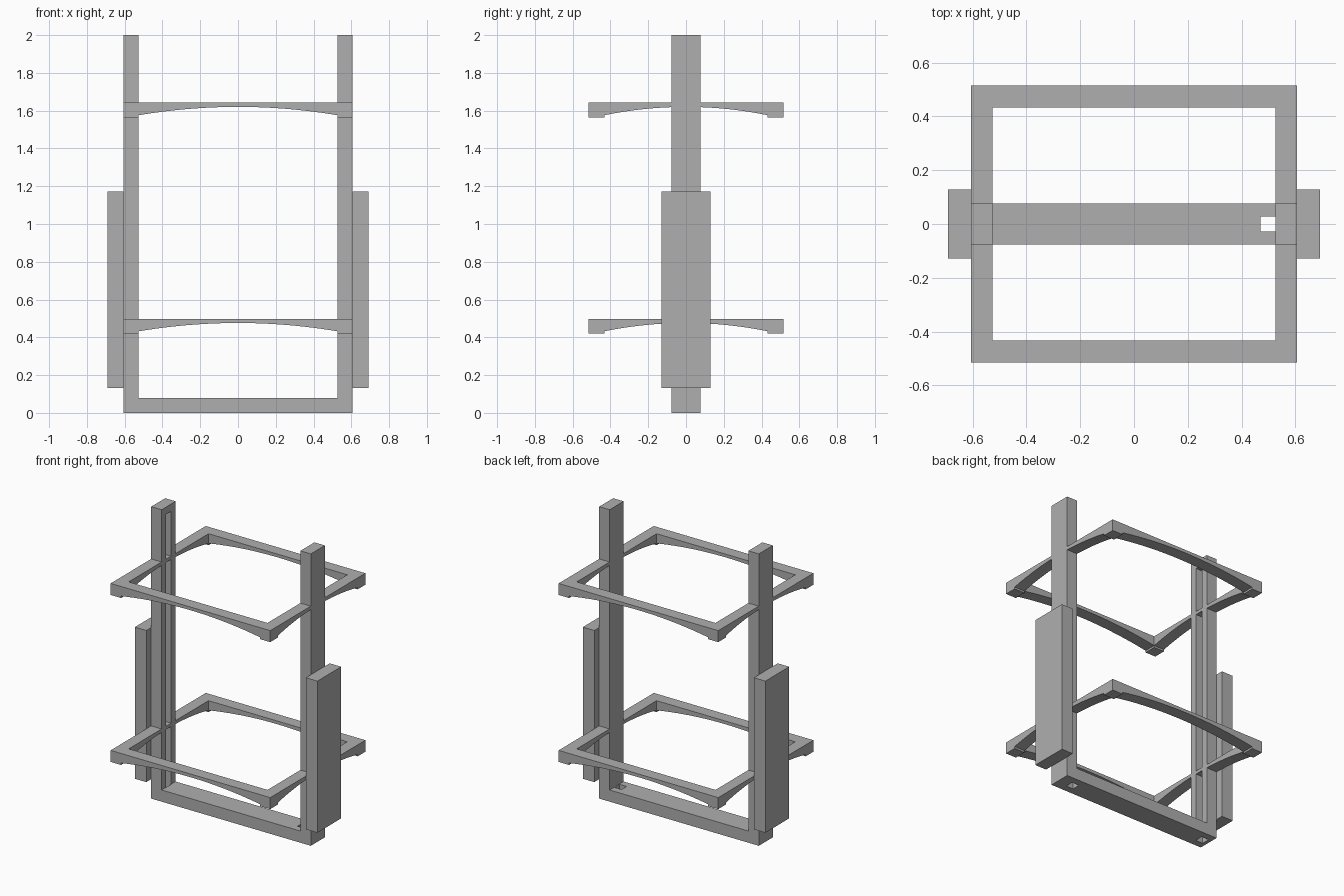
import bpy
import bmesh
from mathutils import Vector

cube = bpy.data.objects.get("Cube")
if cube:
    bpy.data.objects.remove(cube, do_unlink=True)

grey = bpy.data.materials.new("mid grey")
grey.use_nodes = True
colour = (0.43, 0.43, 0.43, 1)
grey.diffuse_color = colour
grey.node_tree.nodes["Principled BSDF"].inputs["Base Color"].default_value = colour

# Main dimensions
FRAME_X, INNER_X = 0.605, 0.526
RING_Y, INNER_Y = 0.515, 0.432
POST_Y = 0.076
FLOOR = 0.08


def prism(name, profile, start, end, axis):
    """Extrude a (horizontal, z) profile along x or y."""
    def place(u, z, d):
        return Vector((u, d, z)) if axis == "y" else Vector((d, u, z))

    bm = bmesh.new()
    face = bm.faces.new([bm.verts.new(place(u, z, start)) for u, z in profile])
    extruded = bmesh.ops.extrude_face_region(bm, geom=[face])["geom"]
    verts = [g for g in extruded if isinstance(g, bmesh.types.BMVert)]
    bmesh.ops.translate(bm, verts=verts, vec=place(0, 0, end - start))
    if not face.is_valid or len(bm.faces) < len(profile) + 2:
        bm.faces.new([v for v in bm.verts if v not in verts])
    bmesh.ops.recalc_face_normals(bm, faces=bm.faces)
    mesh = bpy.data.meshes.new(name)
    bm.to_mesh(mesh)
    bm.free()
    mesh.materials.append(grey)
    obj = bpy.data.objects.new(name, mesh)
    bpy.context.collection.objects.link(obj)
    return obj


def box(name, x0, x1, y0, y1, z0, z1):
    return prism(name, [(x0, z0), (x1, z0), (x1, z1), (x0, z1)], y0, y1, "y")


def cut(target, cutter):
    cutter.hide_render = True
    mod = target.modifiers.new("slot", "BOOLEAN")
    mod.operation = "DIFFERENCE"
    mod.solver = "EXACT"
    mod.object = cutter
    with bpy.context.temp_override(object=target, active_object=target):
        bpy.ops.object.modifier_apply(modifier=mod.name)
    bpy.data.objects.remove(cutter, do_unlink=True)


def arch(half, top, steps=24):
    """Shallow underside arch, from +half to -half."""
    points = []
    for i in range(steps + 1):
        t = 1 - 2 * i / steps
        points.append((half * t, top - 0.022 - 0.044 * t * t))
    return points


# U-shaped upright frame
frame = prism("upright_frame", [
    (-FRAME_X, 0), (FRAME_X, 0), (FRAME_X, 2), (INNER_X, 2),
    (INNER_X, FLOOR), (-INNER_X, FLOOR), (-INNER_X, 2), (-FRAME_X, 2),
], -POST_Y, POST_Y, "y")

# Long groove inside one post, and a through hole beside the other
cut(frame, box("groove_cutter", -0.58, -INNER_X + 0.001, -0.028, 0.028, -0.1, 1.95))
cut(frame, box("hole_cutter", 0.47, INNER_X - 0.001, -0.028, 0.028, -0.1, 0.2))

# Side panels outside the posts
for side, label in ((-1, "right"), (1, "left")):
    x0, x1 = sorted((side * FRAME_X, side * 0.692))
    box(label + "_panel", x0, x1, -0.129, 0.129, 0.133, 1.172)

# Two rectangular rings with arched undersides and corner feet
for level, top in (("lower", 0.498), ("upper", 1.642)):
    foot = top - 0.079
    long_beam = [(-FRAME_X, top), (-FRAME_X, foot), (-INNER_X, foot)]
    long_beam += arch(INNER_X, top)[::-1]
    long_beam += [(INNER_X, foot), (FRAME_X, foot), (FRAME_X, top)]
    short_beam = [(-INNER_Y, top)] + arch(INNER_Y, top)[::-1] + [(INNER_Y, top)]
    prism(level + "_front_beam", long_beam, -RING_Y, -INNER_Y, "y")
    prism(level + "_back_beam", long_beam, INNER_Y, RING_Y, "y")
    prism(level + "_right_beam", short_beam, -FRAME_X, -INNER_X, "x")
    prism(level + "_left_beam", short_beam, INNER_X, FRAME_X, "x")
